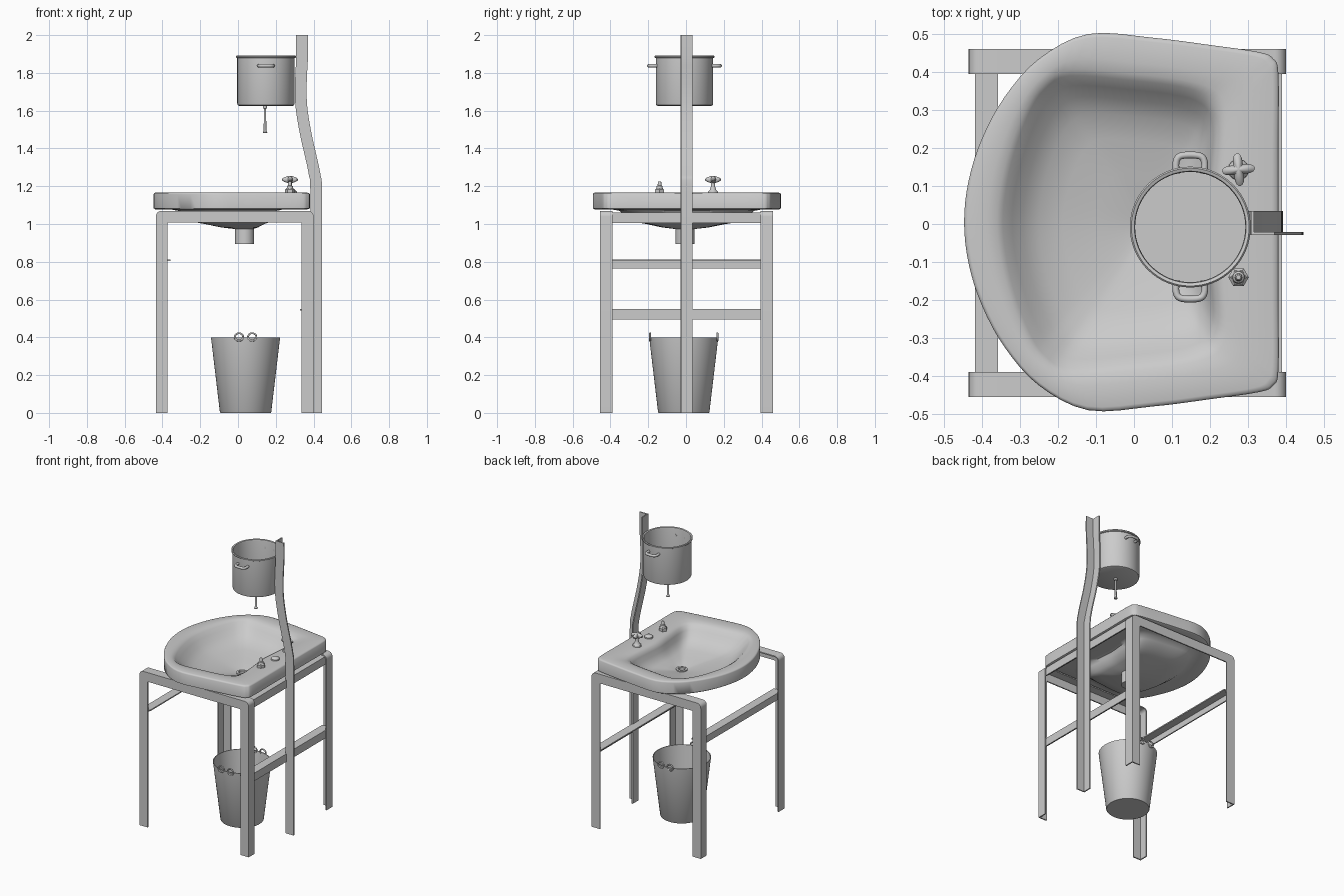
import bpy, bmesh, math
from mathutils import Vector

if "Cube" in bpy.data.objects:
    bpy.data.objects.remove(bpy.data.objects["Cube"])

grey = bpy.data.materials.new("plain_grey")
grey.diffuse_color = (0.6, 0.6, 0.6, 1)
grey.use_nodes = True
grey.node_tree.nodes["Principled BSDF"].inputs["Base Color"].default_value = grey.diffuse_color


def finish(ob, angle=35):
    ob.data.materials.append(grey)
    bpy.ops.object.select_all(action='DESELECT')
    ob.select_set(True)
    bpy.context.view_layer.objects.active = ob
    bpy.ops.object.shade_smooth_by_angle(angle=math.radians(angle))
    return ob


def loft(name, rings, cap=True, closed=False, angle=35):
    """Skin a list of equal-length closed rings."""
    bm = bmesh.new()
    vs = [[bm.verts.new(p) for p in r] for r in rings]
    n = len(rings[0])
    pairs = list(zip(vs, vs[1:])) + ([(vs[-1], vs[0])] if closed else [])
    for a, b in pairs:
        for i in range(n):
            bm.faces.new((a[i], a[(i + 1) % n], b[(i + 1) % n], b[i]))
    if cap and not closed:
        bm.faces.new(vs[0])
        bm.faces.new(vs[-1])
    bmesh.ops.recalc_face_normals(bm, faces=bm.faces)
    me = bpy.data.meshes.new(name)
    bm.to_mesh(me)
    bm.free()
    ob = bpy.data.objects.new(name, me)
    bpy.context.collection.objects.link(ob)
    return finish(ob, angle)


def lathe(name, cx, cy, profile, n=48, shape=lambda a: 1):
    """Revolve (radius, z) points about a vertical axis."""
    rings = []
    for r, z in profile:
        rings.append([(cx + r * shape(a) * math.cos(a), cy + r * shape(a) * math.sin(a), z)
                      for a in (2 * math.pi * i / n for i in range(n))])
    return loft(name, rings)


def ribbon(name, path_a, path_b, y0, y1):
    """Plate between two xz paths, from y0 to y1."""
    return loft(name, [[(a[0], y0, a[1]), (b[0], y0, b[1]), (b[0], y1, b[1]), (a[0], y1, a[1])]
                       for a, b in zip(path_a, path_b)])


def box(name, x0, x1, y0, y1, z0, z1):
    return ribbon(name, [(x0, z0), (x0, z1)], [(x1, z0), (x1, z1)], y0, y1)


def tube(name, pts, r, cyclic=False):
    cu = bpy.data.curves.new(name, 'CURVE')
    cu.dimensions = '3D'
    cu.bevel_depth = r
    cu.bevel_resolution = 3
    cu.use_fill_caps = True
    sp = cu.splines.new('POLY')
    sp.points.add(len(pts) - 1)
    for p, q in zip(sp.points, pts):
        p.co = (*q, 1)
    sp.use_cyclic_u = cyclic
    ob = bpy.data.objects.new(name, cu)
    bpy.context.collection.objects.link(ob)
    bpy.ops.object.select_all(action='DESELECT')
    ob.select_set(True)
    bpy.context.view_layer.objects.active = ob
    bpy.ops.object.convert(target='MESH')
    return finish(bpy.context.object, 50)


def smooth(pts, seg=5, closed=False):
    """Catmull-Rom through the points."""
    n = len(pts)
    get = (lambda i: Vector(pts[i % n])) if closed else (lambda i: Vector(pts[max(0, min(n - 1, i))]))
    out = []
    for i in range(n if closed else n - 1):
        a, b, c, d = (get(i + k) for k in (-1, 0, 1, 2))
        for k in range(seg):
            t = k / seg
            out.append(0.5 * (2 * b + (c - a) * t + (2 * a - 5 * b + 4 * c - d) * t * t
                              + (3 * b - a - 3 * c + d) * t ** 3))
    return out if closed else out + [Vector(pts[-1])]


# Two bent angle-iron side frames, corner of the section facing outward
def u_path(inset, r):
    x0, x1, top = -0.435 + inset, 0.40 - inset, 1.07 - inset
    pts = [(x0, 0)]
    for cx, start in ((x0 + r, 180), (x1 - r, 90)):
        for k in range(7):
            a = math.radians(start - 15 * k)
            pts.append((cx + r * math.cos(a), top - r + r * math.sin(a)))
    return pts + [(x1, 0)]


T = 0.008
for label, y0, y1, yf in (("front", -0.455, -0.39, -0.455), ("back", 0.395, 0.46, 0.46 - T)):
    ribbon(label + "_frame_face", u_path(0, 0.03), u_path(0.063, 0.004), yf, yf + T)
    ribbon(label + "_frame_flange", u_path(0, 0.03), u_path(T, 0.022), y0, y1)

# Cross bars, angle section with the flat on top
for label, x0, x1, xv, top, h in (("left", -0.418, -0.358, -0.418, 0.812, 0.047),
                                  ("right", 0.328, 0.39, 0.39 - T, 0.55, 0.055),
                                  ("upper_right", 0.328, 0.39, 0.39 - T, 1.06, 0.055)):
    box(label + "_crossbar_flat", x0, x1, -0.447, 0.452, top - T, top)
    box(label + "_crossbar_web", xv, xv + T, -0.447, 0.452, top - h, top)

# Curved angle-iron post
post = smooth([(0.383, 0), (0.383, 0.6), (0.383, 1.16), (0.375, 1.26), (0.354, 1.36), (0.329, 1.47),
               (0.307, 1.6), (0.301, 1.7), (0.304, 1.8), (0.308, 1.88), (0.308, 2.0)])
ribbon("post_face", post, [(p[0] + 0.062, p[1]) for p in post], -0.029, -0.029 + T)
ribbon("post_flange", post, [(p[0] + T, p[1]) for p in post], -0.029, 0.034)

# Basin: outer outline and bowl edge share point order
def mirrored(half):
    return smooth(half + [(x, -y) for x, y in half[-2:0:-1]], 4, True)


outer = mirrored([(-0.447, 0), (-0.435, 0.11), (-0.40, 0.22), (-0.34, 0.33), (-0.25, 0.43), (-0.12, 0.495),
                  (0.05, 0.485), (0.2, 0.466), (0.33, 0.447), (0.366, 0.43), (0.38, 0.39), (0.38, 0.2), (0.38, 0)])
inner = mirrored([(-0.345, 0), (-0.335, 0.1), (-0.31, 0.2), (-0.275, 0.29), (-0.235, 0.35), (-0.17, 0.385),
                  (0, 0.372), (0.12, 0.357), (0.185, 0.335), (0.212, 0.30), (0.22, 0.24), (0.21, 0.12), (0.2, 0)])
DX, DY = 0.035, -0.005
centre = Vector((DX, DY))


def rim(f, z):      # f: 0 outer outline, 1 bowl edge
    return [(*(a.lerp(b, f) + Vector((0, 0.005))), z) for a, b in zip(outer, inner)]


def bowl(t, z, r):  # t: 0 bowl edge, 1 drain circle
    return [(*(b + Vector((0, 0.005))).lerp(centre + (b - centre).normalized() * r, t), z) for b in inner]


loft("basin", [bowl(1, 0.972, 0.04), bowl(0.75, 0.982, 0.04), bowl(0.5, 1.0, 0.04), bowl(0.3, 1.012, 0.04),
               bowl(0.15, 1.05, 0.04), bowl(0.08, 1.07, 0.04), rim(0.9, 1.077), rim(0.1, 1.077), rim(0, 1.083),
               rim(0, 1.157), rim(0.03, 1.163), rim(0.1, 1.166), rim(0.6, 1.164), rim(0.85, 1.16), rim(1, 1.15),
               bowl(0.07, 1.125, 0.03), bowl(0.15, 1.095, 0.03), bowl(0.27, 1.065, 0.03), bowl(0.45, 1.045, 0.03),
               bowl(0.7, 1.028, 0.03), bowl(0.9, 1.012, 0.03), bowl(1, 1.004, 0.03)], closed=True, angle=50)

# Drain pipe, and ring with a recessed hole
lathe("drain_pipe", DX, DY, [(0.05, 0.895), (0.05, 0.985), (0.042, 0.985), (0.042, 0.895), (0.05, 0.895)], 32)
lathe("drain_ring", DX, DY, [(0.02, 0.97), (0.02, 1.01), (0.024, 1.014), (0.036, 1.012), (0.04, 0.975)], 32)

# Tap with star handle, bare tap stem, and middle plug
lathe("tap_stem", 0.275, 0.143, [(0.028, 1.16), (0.026, 1.172), (0.016, 1.182), (0.011, 1.2), (0.01, 1.225)], 24)
lathe("tap_handle", 0.275, 0.143, [(0.008, 1.217), (0.02, 1.222), (0.03, 1.23), (0.031, 1.238),
                                   (0.024, 1.246), (0.012, 1.252), (0.004, 1.254)], 48,
      lambda a: 1 + 0.4 * math.cos(4 * (a - 0.1)))
lathe("bare_tap_nut", 0.275, -0.14, [(0.027, 1.16), (0.027, 1.182), (0.02, 1.188)], 6)
lathe("bare_tap_stem", 0.275, -0.14, [(0.018, 1.186), (0.015, 1.2), (0.01, 1.204), (0.009, 1.222), (0.006, 1.226)], 20)
lathe("middle_plug", 0.285, 0.0, [(0.028, 1.16), (0.027, 1.172), (0.018, 1.18), (0.006, 1.183)], 24)

# Pot with rolled rim, side handles and outlet
PX, PY = 0.148, -0.008
lathe("pot", PX, PY, [(0.14, 1.625), (0.149, 1.629), (0.152, 1.638), (0.152, 1.878), (0.158, 1.881), (0.159, 1.888),
                      (0.155, 1.892), (0.147, 1.889), (0.145, 1.88), (0.145, 1.636)], 64)
for label, s in (("front", -1), ("back", 1)):
    tube(label + "_pot_handle", [(PX + x, PY + s * y, 1.838) for x, y in smooth(
        [(-0.036, 0.14), (-0.038, 0.165), (-0.032, 0.183), (-0.015, 0.189), (0.015, 0.189),
         (0.032, 0.183), (0.038, 0.165), (0.036, 0.14)], 3)], 0.009)
lathe("outlet_rod", 0.143, PY, [(0.011, 1.481), (0.012, 1.486), (0.007, 1.493), (0.006, 1.61), (0.011, 1.612), (0.011, 1.63)], 16)

# Bucket with paired ear loops
BX, BY = 0.04, -0.012
lathe("bucket", BX, BY, [(0.133, 0.0), (0.136, 0.004), (0.183, 0.4), (0.178, 0.4), (0.132, 0.012)], 64)
for label, s in (("front", -1), ("back", 1)):
    for side, dx in (("left", -0.035), ("right", 0.035)):
        tube(f"{label}_{side}_bucket_ear",
             [(BX + dx + 0.022 * math.cos(a), BY + s * 0.178, 0.402 + 0.02 * math.sin(a))
              for a in (2 * math.pi * k / 20 for k in range(20))], 0.005, True)
